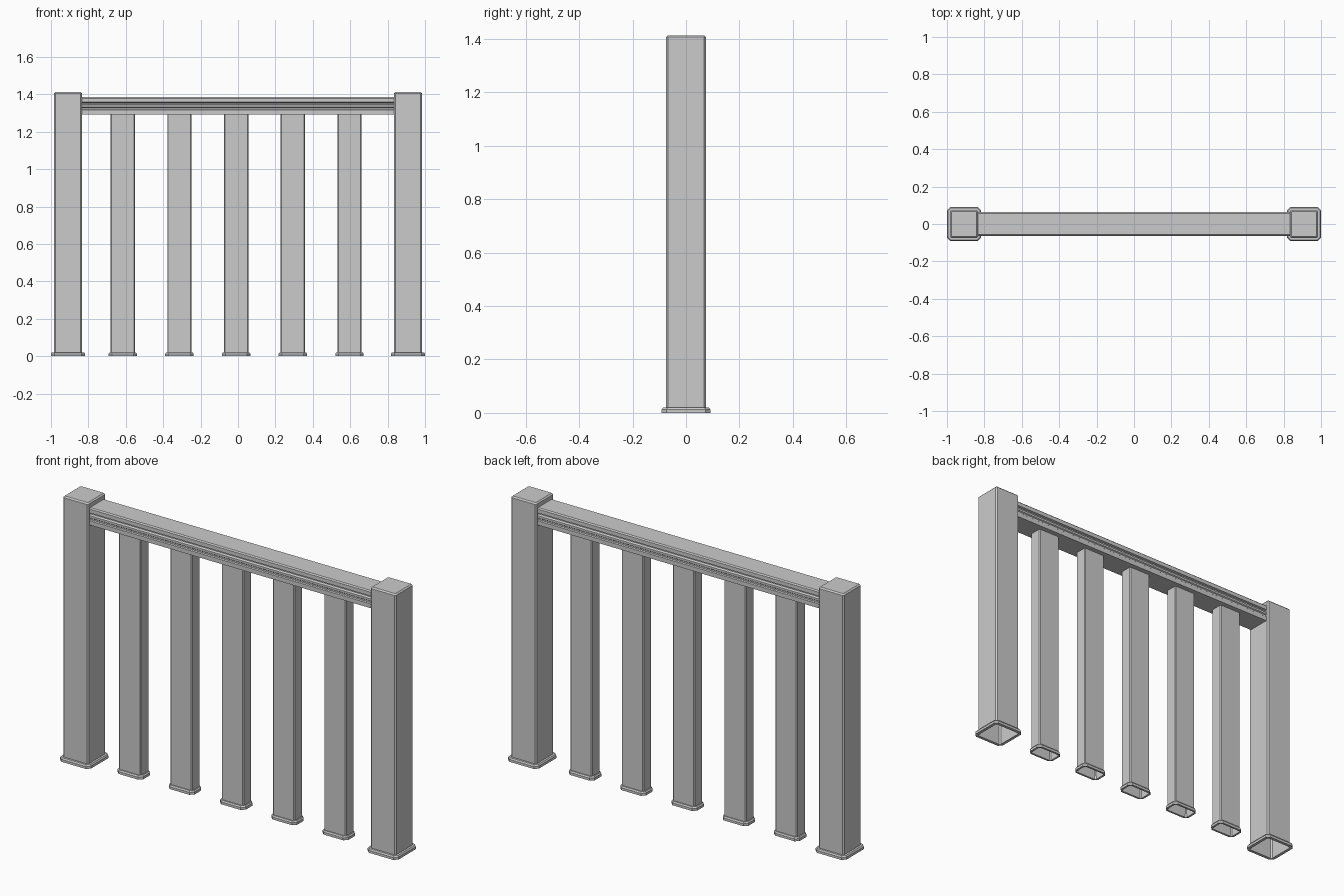
import bpy
import bmesh

if "Cube" in bpy.data.objects:
    bpy.data.objects.remove(bpy.data.objects["Cube"], do_unlink=True)

GREY = (0.6, 0.6, 0.6, 1.0)
grey = bpy.data.materials.new("plain grey")
grey.use_nodes = True
grey.diffuse_color = GREY
grey.node_tree.nodes["Principled BSDF"].inputs["Base Color"].default_value = GREY

POST_X = 0.909          # post centre, either side
POST_HALF = 0.075
POST_TOP = 1.413
RAIL_BOTTOM = 1.293
RAIL_TOP = 1.385
BAL_X, BAL_Y = 0.065, 0.035
SPACING = POST_X / 3


def finish(name, bm, location=(0, 0, 0)):
    bmesh.ops.recalc_face_normals(bm, faces=bm.faces)
    mesh = bpy.data.meshes.new(name)
    bm.to_mesh(mesh)
    bm.free()
    mesh.materials.append(grey)
    obj = bpy.data.objects.new(name, mesh)
    obj.location = location
    bpy.context.scene.collection.objects.link(obj)
    return obj


def chamfered_ring(bm, hx, hy, cut, z):
    """Rectangle of verts with its four corners cut off."""
    points = [(hx, hy - cut), (hx - cut, hy), (cut - hx, hy), (-hx, hy - cut),
              (-hx, cut - hy), (cut - hx, -hy), (hx - cut, -hy), (hx, cut - hy)]
    return [bm.verts.new((x, y, z)) for x, y in points]


def bridge(bm, a, b):
    n = len(a)
    for i in range(n):
        j = (i + 1) % n
        bm.faces.new((a[i], a[j], b[j], b[i]))


def tube(name, x, hx, hy, bottom, top, cut, cap):
    """Hollow upright, open underneath, with an optional eased cap."""
    bm = bmesh.new()
    low = chamfered_ring(bm, hx, hy, cut, bottom)
    high = chamfered_ring(bm, hx, hy, cut, top - cut if cap else top)
    bridge(bm, low, high)
    if cap:
        lid = chamfered_ring(bm, hx - cut, hy - cut, cut / 2, top)
        bridge(bm, high, lid)
        bm.faces.new(lid)
    return finish(name, bm, (x, 0, 0))


def collar(name, x, hx, hy, flare):
    """Trim frame around the foot of an upright."""
    bm = bmesh.new()
    steps = [(flare, 0, 0.018), (flare, 0.013, 0.018),
             (flare - 0.005, 0.02, 0.016), (0, 0.02, 0.006), (0, 0, 0.006)]
    rings = [chamfered_ring(bm, hx + g, hy + g, cut, z) for g, z, cut in steps]
    for i, ring in enumerate(rings):
        bridge(bm, ring, rings[(i + 1) % len(rings)])
    return finish(name, bm, (x, 0, 0))


# End posts with foot collars
for side, sign in (("left", 1), ("right", -1)):
    x = sign * POST_X
    tube(side + "_post", x, POST_HALF, POST_HALF, 0.008, POST_TOP, 0.007, True)
    collar(side + "_post_collar", x, POST_HALF, POST_HALF, 0.016)

# Flat balusters with foot collars
for i in range(5):
    x = (i - 2) * SPACING - 0.01
    tube(f"baluster_{i + 1}", x, BAL_X, BAL_Y, 0.008, RAIL_BOTTOM + 0.005, 0.005, False)
    collar(f"baluster_collar_{i + 1}", x, BAL_X, BAL_Y, 0.011)

# Handrail: grooved moulding profile, mirrored and swept between the posts
half = [(0.062, RAIL_BOTTOM), (0.062, 1.316), (0.057, 1.320), (0.057, 1.328),
        (0.062, 1.332), (0.062, 1.343), (0.052, 1.348), (0.052, 1.355),
        (0.063, 1.358), (0.063, 1.379), (0.057, RAIL_TOP)]
profile = half + [(-y, z) for y, z in reversed(half)]
reach = POST_X - POST_HALF + 0.005
bm = bmesh.new()
ends = [[bm.verts.new((x, y, z)) for y, z in profile] for x in (-reach, reach)]
bridge(bm, *ends)
for end in ends:
    bm.faces.new(end)
finish("handrail", bm)
